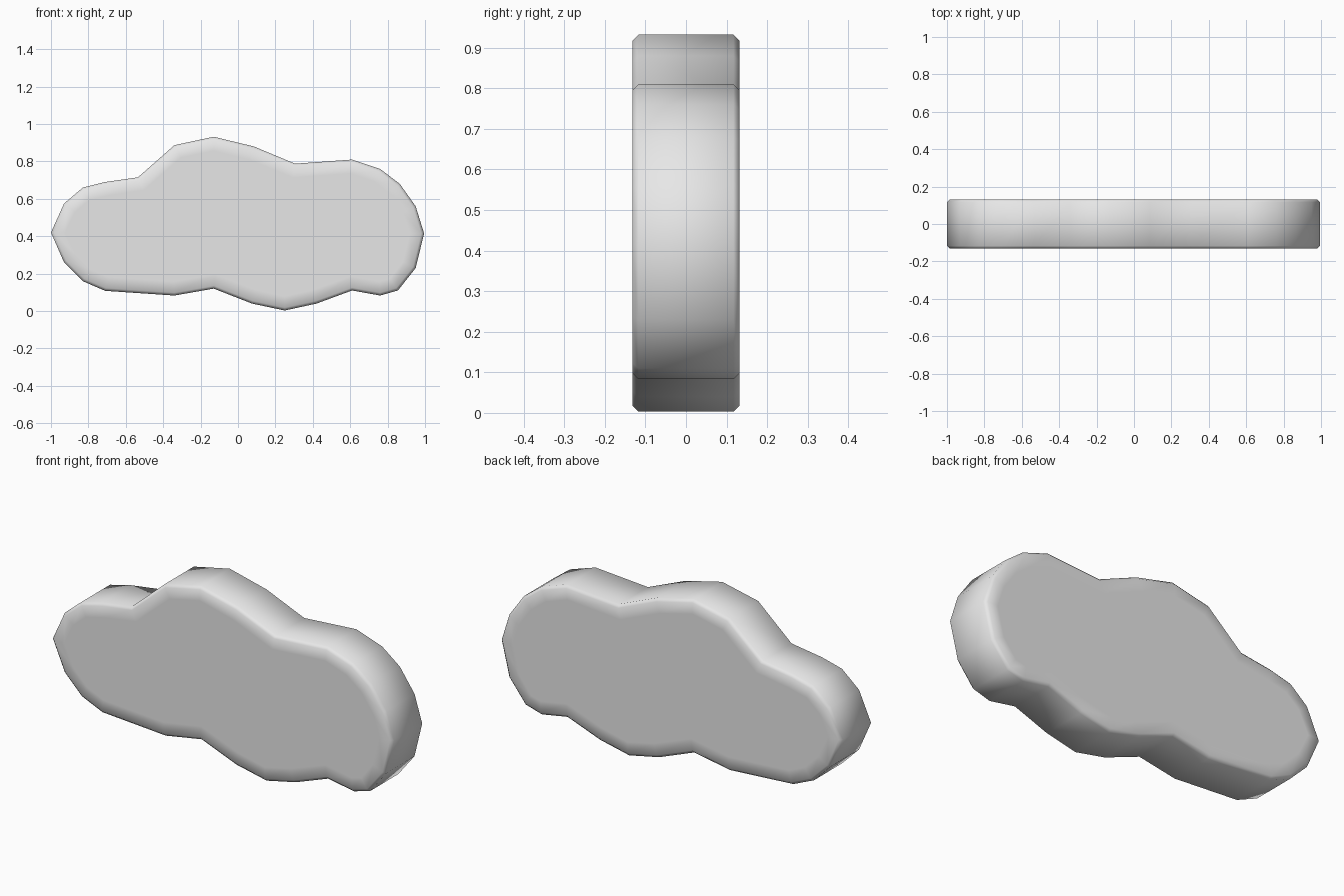
import bpy, bmesh

if "Cube" in bpy.data.objects:
    bpy.data.objects.remove(bpy.data.objects["Cube"])

# cloud outline, clockwise in the front view (x, z)
OUTLINE = [(-1, .42), (-.93, .575), (-.83, .66), (-.71, .69), (-.535, .715),
           (-.34, .887), (-.13, .932), (.085, .88), (.305, .788), (.61, .81),
           (.76, .76), (.865, .68), (.95, .56), (.995, .415), (.95, .23),
           (.855, .11), (.76, .083), (.61, .11), (.42, .04), (.25, .003),
           (.075, .04), (-.13, .12), (-.34, .083), (-.71, .108), (-.83, .16),
           (-.93, .26)]
HALF = 0.132

mat = bpy.data.materials.new("light grey")
mat.diffuse_color = (0.8, 0.8, 0.8, 1)
mat.use_nodes = True
mat.node_tree.nodes["Principled BSDF"].inputs["Base Color"].default_value = mat.diffuse_color

# extruded slab
bm = bmesh.new()
front = bm.faces.new([bm.verts.new((x, -HALF, z)) for x, z in OUTLINE])
ext = bmesh.ops.extrude_face_region(bm, geom=[front], use_keep_orig=True)
for v in ext["geom"]:
    if isinstance(v, bmesh.types.BMVert):
        v.co.y = HALF
bmesh.ops.recalc_face_normals(bm, faces=bm.faces)

# small chamfer round both rims
rims = [e for e in bm.edges if abs(e.verts[0].co.y - e.verts[1].co.y) < 1e-4]
bmesh.ops.bevel(bm, geom=rims, offset=0.015, segments=1, profile=0.5,
                affect='EDGES')
# narrow border so the caps shade softly
caps = [f for f in bm.faces if len(f.verts) > 8]
bmesh.ops.inset_region(bm, faces=caps, thickness=0.06)
bmesh.ops.recalc_face_normals(bm, faces=bm.faces)
for f in bm.faces:
    f.smooth = True

mesh = bpy.data.meshes.new("cloud")
bm.to_mesh(mesh)
bm.free()
mesh.materials.append(mat)
cloud = bpy.data.objects.new("cloud", mesh)
bpy.context.collection.objects.link(cloud)
